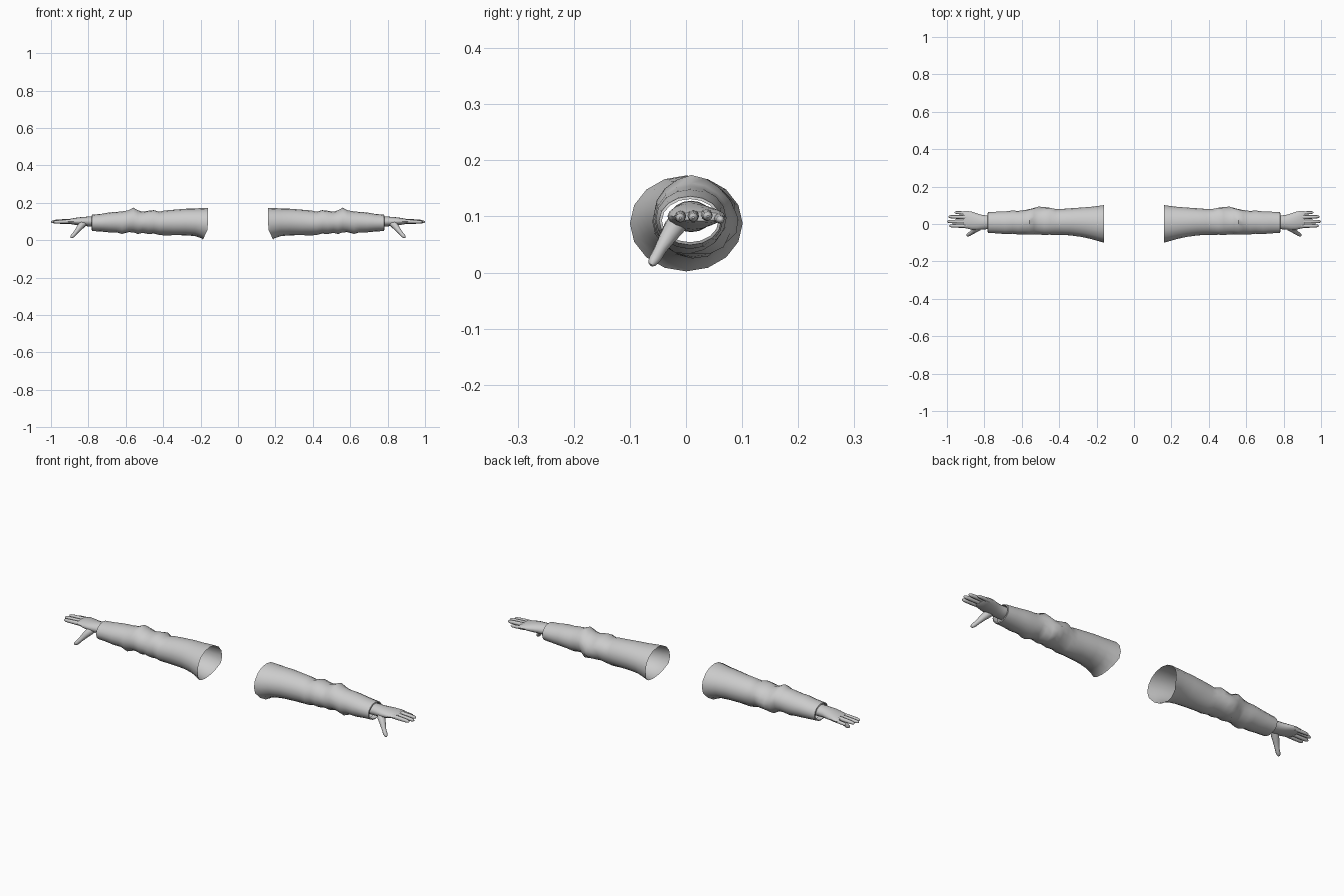
import bpy, bmesh, math
from mathutils import Vector

if "Cube" in bpy.data.objects:
    bpy.data.objects.remove(bpy.data.objects["Cube"])


def material(name, value):
    m = bpy.data.materials.new(name)
    m.diffuse_color = (value, value, value, 1)
    m.use_nodes = True
    m.node_tree.nodes["Principled BSDF"].inputs["Base Color"].default_value = m.diffuse_color
    return m


GREY = material("plain grey", 0.6)


def loft(name, rings, caps=True):
    """Skin a list of closed point rings and mirror the result to the other arm."""
    bm = bmesh.new()
    loops = [[bm.verts.new(p) for p in ring] for ring in rings]
    n = len(loops[0])
    for a, b in zip(loops, loops[1:]):
        for i in range(n):
            j = (i + 1) % n
            bm.faces.new((a[i], a[j], b[j], b[i]))
    if caps:
        bm.faces.new(loops[0][::-1])
        bm.faces.new(loops[-1])
        bmesh.ops.recalc_face_normals(bm, faces=bm.faces)
    me = bpy.data.meshes.new(name)
    bm.to_mesh(me)
    bm.free()
    ob = bpy.data.objects.new(name, me)
    bpy.context.collection.objects.link(ob)
    me.materials.append(GREY)
    bpy.context.view_layer.objects.active = ob
    ob.select_set(True)
    bpy.ops.object.shade_smooth_by_angle(angle=math.radians(50))
    ob.select_set(False)
    ob.modifiers.new("Mirror", "MIRROR").use_mirror_merge = False
    return ob


def oval(x, y0, y1, z0, z1, n=16):
    """Ring in the YZ plane between the given limits."""
    pts = []
    for i in range(n):
        a = math.tau * i / n
        pts.append(Vector((x, (y0 + y1) / 2 + (y1 - y0) / 2 * math.cos(a),
                           (z0 + z1) / 2 + (z1 - z0) / 2 * math.sin(a))))
    return pts


def tube(name, path, n=8):
    """Rounded finger: path holds (x, y, z, radius)."""
    pts = [Vector(p[:3]) for p in path]
    rings = []
    for k, p in enumerate(path):
        d = (pts[min(k + 1, len(pts) - 1)] - pts[max(k - 1, 0)]).normalized()
        side = Vector((0, 0, 1)).cross(d).normalized()
        up = d.cross(side)
        rings.append([pts[k] + p[3] * (side * math.cos(math.tau * i / n)
                      + up * math.sin(math.tau * i / n)) for i in range(n)])
    return loft(name, rings)


# Sleeve: x, y min, y max, z min, z max
profile = [
    (.165, -.100, .101, .002, .173), (.195, -.090, .096, .010, .172),
    (.23, -.080, .092, .022, .169), (.28, -.069, .088, .026, .168),
    (.34, -.061, .084, .027, .163), (.39, -.058, .080, .029, .159),
    (.42, -.060, .080, .030, .152), (.45, -.057, .083, .035, .160),
    (.48, -.059, .084, .033, .157), (.51, -.056, .082, .040, .152),
    (.535, -.055, .080, .034, .158), (.56, -.057, .076, .042, .168),
    (.585, -.055, .074, .043, .158), (.62, -.056, .070, .036, .154),
    (.65, -.052, .072, .042, .151), (.69, -.054, .067, .042, .148),
    (.73, -.050, .066, .046, .141), (.78, -.048, .063, .049, .136),
]
# Cloth bunches: x, angle round the sleeve, height
folds = [(.50, -.15, .020), (.545, .35, .010), (.455, .45, .010), (.525, -.9, .012),
         (.40, -1.3, .007), (.56, 1.5, .006), (.62, -2.0, .006), (.46, 2.2, .005),
         (.50, .20, -.006)]
rings = []
for row in profile:
    ring = oval(*row)
    c = sum(ring, Vector()) / len(ring)
    for i, p in enumerate(ring):
        a = math.tau * i / len(ring)
        out = (p - c).normalized()
        for fx, fa, h in folds:
            da = (a - fa + math.pi) % math.tau - math.pi
            p += out * h * math.exp(-((row[0] - fx) / .022) ** 2 - (da / .45) ** 2)
    rings.append(ring)
for p in rings[0]:                       # shoulder hem slants under the arm
    p.x += .028 * max(0, (.06 - p.z) / .06) - .004
rings.append(oval(.782, -.043, .058, .054, .131))   # turned-in cuff
rings.append(oval(.755, -.043, .058, .054, .131))
loft("sleeve", rings, caps=False)

# Forearm end, wrist and palm
palm = [(.74, -.028, .046, .072, .128), (.79, -.028, .046, .073, .127),
        (.815, -.030, .049, .075, .125), (.84, -.033, .057, .077, .123),
        (.865, -.031, .065, .081, .120), (.89, -.025, .070, .085, .116),
        (.908, -.021, .070, .088, .111), (.915, -.016, .066, .092, .108)]
loft("hand", [oval(*r) for r in palm])

# Fingers: base y, tip y, tip x, z, radius
fingers = [("index_finger", -.010, -.010, .988, .097, .0105),
           ("middle_finger", .013, .013, 1.0, .098, .0105),
           ("ring_finger", .036, .039, .992, .100, .0105),
           ("little_finger", .057, .062, .960, .094, .0090)]
for name, y0, y1, tip, z, r in fingers:
    path = []
    for t, s in ((0, 1), (.35, 1.0), (.65, .92), (.88, .8), (.96, .55), (1, .2)):
        path.append((.885 + (tip - .885) * t, y0 + (y1 - y0) * t, z + .004 * (1 - t), r * s))
    tube(name, path)

# Thumb
tube("thumb", [(.815, -.004, .096, .014), (.835, -.020, .082, .019), (.852, -.033, .062, .015),
               (.868, -.046, .041, .011), (.882, -.055, .025, .0105), (.890, -.060, .017, .008),
               (.893, -.062, .013, .003)], 10)
